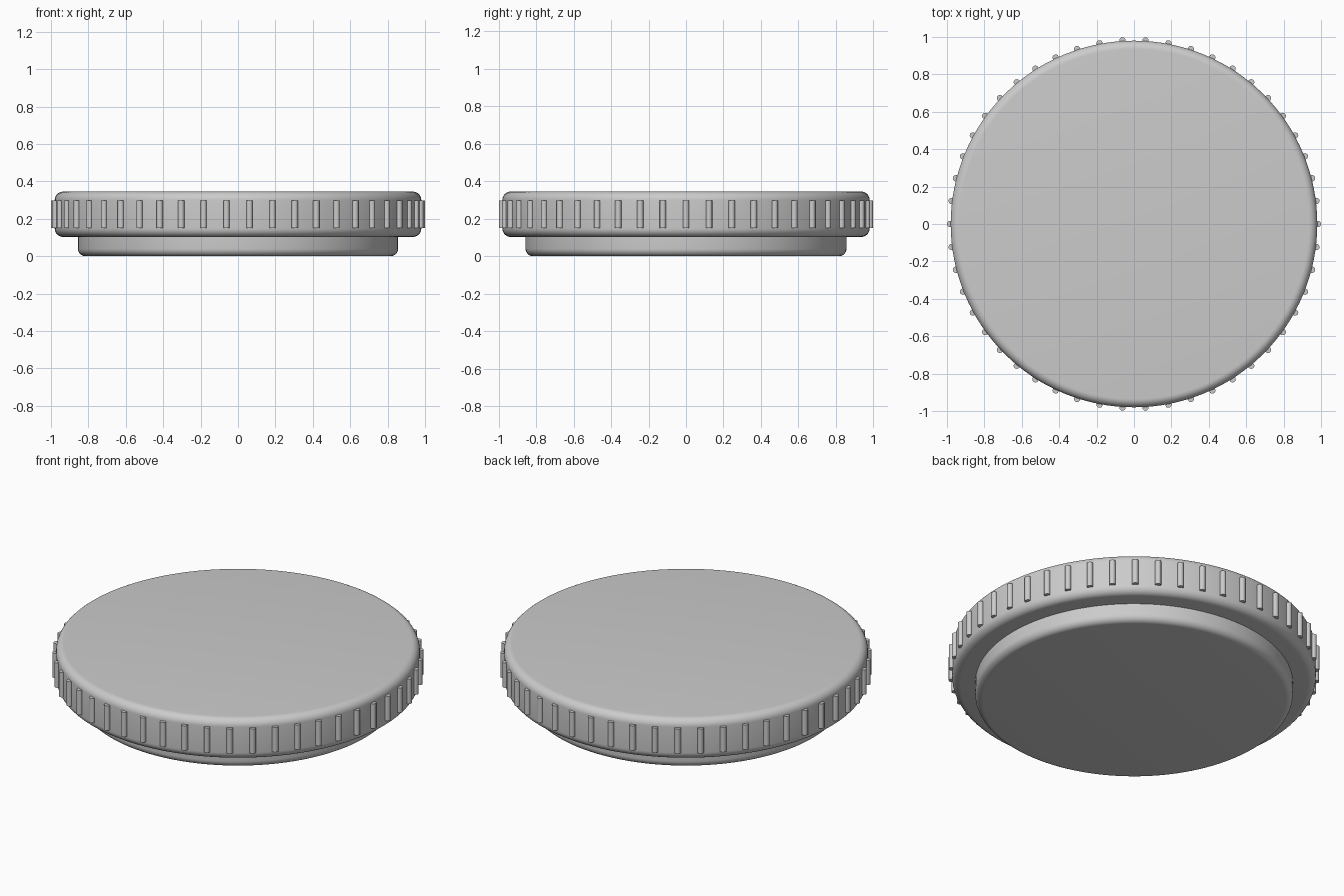
import bpy
import math

cube = bpy.data.objects.get("Cube")
if cube:
    bpy.data.objects.remove(cube, do_unlink=True)

grey = bpy.data.materials.new("light_grey")
grey.use_nodes = True
colour = (0.6, 0.6, 0.6, 1)
grey.diffuse_color = colour
grey.node_tree.nodes["Principled BSDF"].inputs["Base Color"].default_value = colour


def lathe(name, profile, segments):
    """Spin (radius, height) points about z and cap both ends."""
    verts, faces = [], []
    for r, z in profile:
        for i in range(segments):
            a = math.tau * i / segments
            verts.append((r * math.cos(a), r * math.sin(a), z))
    for k in range(len(profile) - 1):
        for i in range(segments):
            j = (i + 1) % segments
            low, high = k * segments, (k + 1) * segments
            faces.append((low + i, low + j, high + j, high + i))
    faces.append(tuple(reversed(range(segments))))
    faces.append(tuple(range(len(verts) - segments, len(verts))))
    mesh = bpy.data.meshes.new(name)
    mesh.from_pydata(verts, [], faces)
    mesh.materials.append(grey)
    obj = bpy.data.objects.new(name, mesh)
    bpy.context.collection.objects.link(obj)
    return obj


def rounded_disc(name, radius, bottom, top, fillet, round_top=True, steps=8):
    """Profile of a disc with quarter-circle edges."""
    arc = [math.pi / 2 * i / steps for i in range(steps + 1)]
    core = radius - fillet
    profile = [(core + fillet * math.sin(a), bottom + fillet * (1 - math.cos(a))) for a in arc]
    if round_top:
        profile += [(core + fillet * math.cos(a), top - fillet * (1 - math.sin(a))) for a in arc]
    else:
        profile.append((radius, top))
    return lathe(name, profile, 128)


# Main cap and the smaller plug beneath it
parts = [
    rounded_disc("cap_disc", 0.98, 0.103, 0.345, 0.045),
    rounded_disc("lower_plug", 0.856, 0.0, 0.11, 0.04, round_top=False),
]

# Grip ribs around the rim, sharing one mesh
rib = lathe("grip_rib_01", [(0.017, 0.151), (0.017, 0.298)], 16)
parts.append(rib)
RIBS = 50
for i in range(RIBS):
    obj = rib
    if i:
        obj = bpy.data.objects.new(f"grip_rib_{i + 1:02d}", rib.data)
        bpy.context.collection.objects.link(obj)
    angle = math.tau * i / RIBS
    obj.location = (0.983 * math.cos(angle), 0.983 * math.sin(angle), 0)
    obj.rotation_euler.z = angle

# Smooth sides with crisp rims
bpy.ops.object.select_all(action="DESELECT")
for obj in parts:
    obj.select_set(True)
bpy.context.view_layer.objects.active = parts[0]
bpy.ops.object.shade_smooth_by_angle(angle=math.radians(30))
